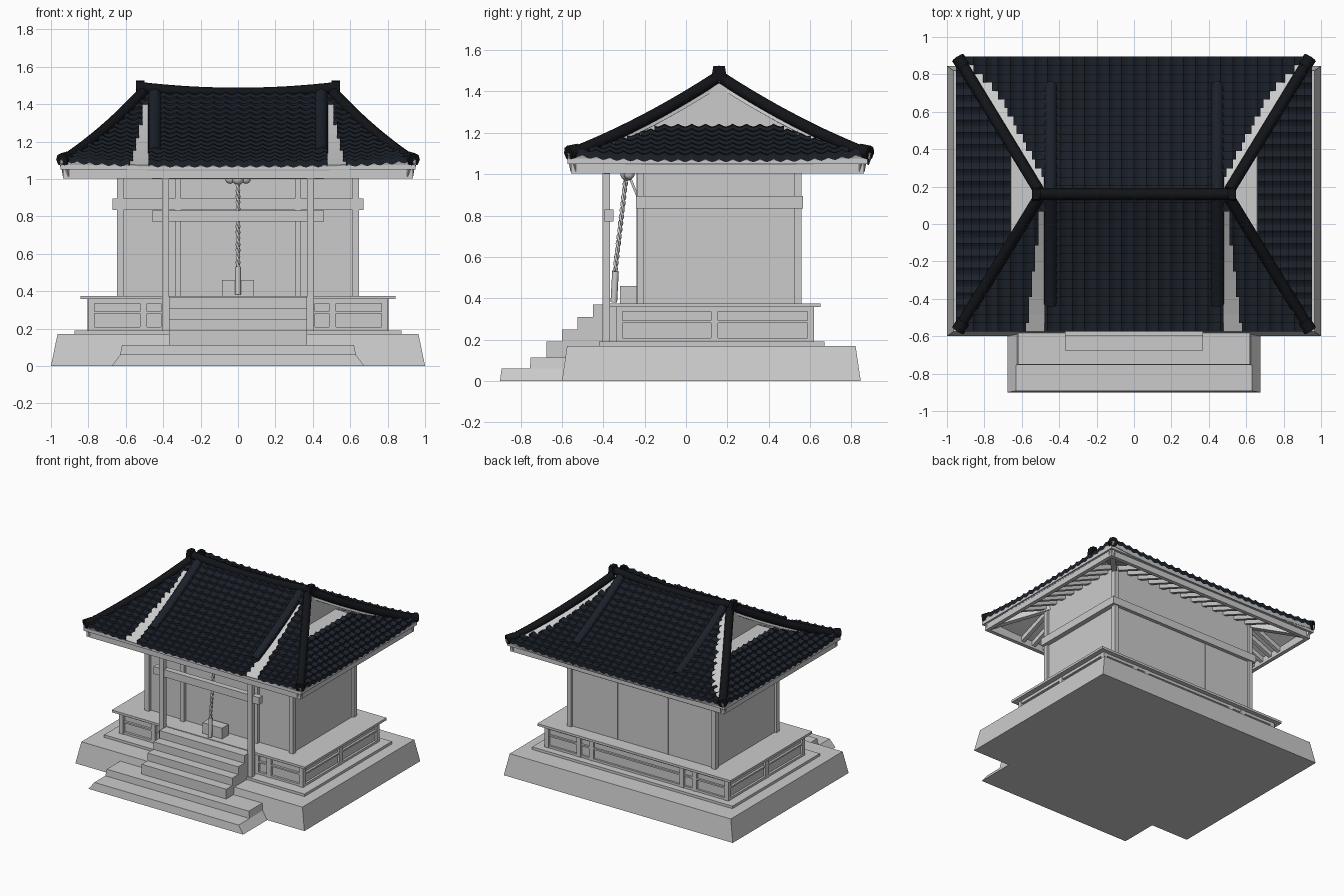
import bpy, bmesh, math
from mathutils import Vector

if "Cube" in bpy.data.objects:
    bpy.data.objects.remove(bpy.data.objects["Cube"])

def mat(name, c):
    m = bpy.data.materials.new(name)
    m.diffuse_color = (*c, 1)
    m.use_nodes = True
    m.node_tree.nodes["Principled BSDF"].inputs["Base Color"].default_value = m.diffuse_color
    return m
TILE = mat("tile_slate", (.011, .015, .023))
RIDGE = mat("ridge_black", (.006, .007, .009))
CY = .16  # depth of the roof ridge line

def make(name, bm, m=None):
    me = bpy.data.meshes.new(name)
    bm.to_mesh(me)
    bm.free()
    ob = bpy.data.objects.new(name, me)
    bpy.context.collection.objects.link(ob)
    if m:
        me.materials.append(m)
    return ob

def box(name, x0, x1, y0, y1, z0, z1, inset=(0, 0), m=None):
    bm = bmesh.new()
    bmesh.ops.create_cube(bm, size=1)
    for v in bm.verts:
        k = 1 if v.co.z > 0 else 0
        sx, sy = (1 if v.co.x > 0 else -1), (1 if v.co.y > 0 else -1)
        v.co = ((x1 if sx > 0 else x0) - sx * inset[0] * k,
                (y1 if sy > 0 else y0) - sy * inset[1] * k, z1 if k else z0)
    return make(name, bm, m)

def mbox(name, x0, x1, *a):  # mirrored pair
    box(name + "_right", x0, x1, *a)
    box(name + "_left", -x1, -x0, *a)

def beam(name, p, q, w, h):
    p, q = Vector(p), Vector(q)
    bm = bmesh.new()
    bmesh.ops.create_cube(bm, size=1)
    bmesh.ops.scale(bm, vec=(w, (q - p).length, h), verts=bm.verts)
    ob = make(name, bm)
    ob.matrix_world = (q - p).to_track_quat('Y', 'Z').to_matrix().to_4x4()
    ob.location = (p + q) / 2
    return ob

def tube(name, pts, r, m=None, res=2):
    cu = bpy.data.curves.new(name, 'CURVE')
    cu.dimensions = '3D'
    cu.bevel_depth, cu.bevel_resolution, cu.use_fill_caps = r, res, True
    s = cu.splines.new('POLY')
    s.points.add(len(pts) - 1)
    for sp, p in zip(s.points, pts):
        sp.co = (*p, 1)
    ob = bpy.data.objects.new(name, cu)
    bpy.context.collection.objects.link(ob)
    if m:
        cu.materials.append(m)
    return ob

def ring(name, x, y0, y1, t, z0, z1):
    mbox(name + "_side", x - t, x, y0, y1, z0, z1)
    box(name + "_front", -x, x, y0, y0 + t, z0, z1)
    box(name + "_back", -x, x, y1 - t, y1, z0, z1)

# stone base and stairs
box("stone_base", -1, 1, -.6, .845, 0, .17, (.035, .025))
box("low_step", -.675, .675, -.9, -.56, 0, .06, (.045, .008))
box("second_step", -.63, .63, -.755, -.56, .06, .113, (.01, .004))
for i in range(4):
    box(f"stair_{i}", -.37, .37, -.675 + .075 * i, -.33, .113 if i == 0 else .17, .19 + .06 * i)
box("plinth", -.875, .875, -.42, .67, .17, .19)

# veranda skirt with rails, and deck
box("skirt_panel", -.785, .785, -.315, .6, .19, .355)
for z0, z1 in ((.19, .207), (.28, .292), (.335, .358)):
    ring("skirt_rail", .802, -.333, .615, .02, z0, z1)
for x in (.785, .505, .395):
    for y in (-.322, .603):
        mbox("skirt_post", x - .018, x + .018, y - .015, y + .015, .19, .358)
mbox("skirt_mid_post", .77, .804, .12, .154, .19, .358)
box("deck", -.843, .843, -.37, .65, .357, .375)

# hall walls, posts and tie beams
box("hall_walls", -.632, .632, -.212, .54, .37, 1.17)
for y in (-.22, .54):
    mbox("corner_post", .612, .648, y - .018, y + .018, .375, 1.15)
mbox("door_post", .305, .337, -.24, -.2, .375, 1.15)
mbox("back_batten", .215, .225, .535, .545, .375, .84)
box("door_meeting_strip", -.006, .006, -.217, -.2, .375, .84)
ring("wall_tie", .67, -.243, .567, .04, .835, .895)

# porch
mbox("porch_post", .368, .405, -.405, -.368, .17, 1.03)
box("porch_beam", -.46, .46, -.395, -.35, .772, .83)
box("porch_plate", -.46, .46, -.40, -.37, 1.0, 1.05)

# offering box, bells and twisted rope
box("offering_box", -.085, .085, -.32, -.24, .375, .46)
for x, y in ((0, -.285), (-.042, -.275), (.042, -.275)):
    bm = bmesh.new()
    bmesh.ops.create_uvsphere(bm, u_segments=16, v_segments=10, radius=.032 if x == 0 else .026)
    ob = make("bell", bm)
    ob.location = (x, y, 1.0)
    for p in ob.data.polygons:
        p.use_smooth = True
beam("bell_bracket", (0, -.27, .98), (0, -.235, .895), .012, .012)
top, low = Vector((0, -.292, .97)), Vector((0, -.343, .53))
for ph in (0, math.pi):
    tube("rope_strand", [top.lerp(low, i / 72) + Vector((math.cos(i * .6 + ph), math.sin(i * .6 + ph), 0)) * .006
                         for i in range(73)], .007, None, 1)
tube("rope_handle", [(0, -.341, .53), (0, -.349, .38)], .016)

# eave boards and rafters
ring("eave_board", .935, -.557, .86, .03, 1.003, 1.052)
ring("eave_lip", .95, -.572, .878, .04, 1.05, 1.075)
for i in range(17):
    x = -.8 + .1 * i
    if abs(x) < .66:
        beam("rafter_front", (x, -.54, 1.035), (x, -.2, 1.165), .03, .035)
        beam("rafter_back", (x, .84, 1.035), (x, .52, 1.165), .03, .035)
for i in range(9):
    for s in (-1, 1):
        y = -.22 + .095 * i
        beam("rafter_side", (s * .92, y, 1.035), (s * .62, y, 1.165), .03, .035)
for s in (-1, 1):
    for y0, y1 in ((-.2, -.55), (.52, .855)):
        beam("hip_rafter", (s * .62, y0, 1.15), (s * .925, y1, 1.035), .04, .045)

# roof surfaces: u runs along the eave, v climbs from eave to top
def main_slope(s):
    def f(u, v):
        z = 1.072 + .383 * (.75 * v + .25 * v * v) + .03 * (u / .95) ** 4 * (1 - v) ** 2
        return Vector((u, CY + s * .735 * (1 - v), z))
    return f

def end_slope(s):
    def f(u, v):
        z = 1.07 + .155 * v + .03 * (u / .73) ** 4 * (1 - v) ** 2
        return Vector((s * (.952 - .292 * v), CY + u, z))
    return f
main_w = lambda v: .95 - .45 * v
end_w = lambda v: .73 - .45 * v

def outward(bm):
    bm.normal_update()
    for f in bm.faces:
        if f.normal.dot(f.calc_center_median() - Vector((0, CY, .3))) < 0:
            f.normal_flip()

def slab(name, f, w):  # plain grey roof sheet under the tiles
    bm = bmesh.new()
    n, k = 12, 8
    g = [[bm.verts.new(f((2 * i / n - 1) * w(j / k), j / k)) for i in range(n + 1)] for j in range(k + 1)]
    for j in range(k):
        for i in range(n):
            bm.faces.new((g[j][i], g[j][i + 1], g[j + 1][i + 1], g[j + 1][i]))
    outward(bm)
    md = make(name, bm).modifiers.new("thick", 'SOLIDIFY')
    md.thickness, md.offset = .03, -1

def tiles(name, f, half, courses, inside):  # stepped courses of rolled tiles
    bm = bmesh.new()
    hump = (.014, .005, 0, .005)
    du = .066 / 4
    n = int(half / du) + 1
    for j in range(courses):
        v0, v1 = j / courses, (j + 1) / courses
        for i in range(-n, n):
            u0, u1 = i * du, (i + 1) * du
            if not inside((u0 + u1) / 2, (v0 + v1) / 2):
                continue
            def P(u, v, h, k):
                return bm.verts.new(f(u, v) + Vector((0, 0, h + hump[k % 4])))
            a, b = P(u0, v0, .022, i), P(u1, v0, .022, i + 1)
            c, d = P(u1, v1, .005, i + 1), P(u0, v1, .005, i)
            e, g = P(u0, v0, -.012, i), P(u1, v0, -.012, i + 1)
            bm.faces.new((a, b, c, d))
            bm.faces.new((e, g, b, a))
    bmesh.ops.remove_doubles(bm, verts=bm.verts, dist=1e-4)
    outward(bm)
    make(name, bm, TILE)

def in_front(u, v):
    a = abs(u)
    return a < main_w(v) and not (.485 < a < .49 + .085 * (1 - v) and v < .85)

def in_back(u, v):
    return abs(u) < main_w(v) - .01 - .11 * min(1, 4 * v) * (1 - v * .5)

for s, nm, test in ((-1, "front", in_front), (1, "back", in_back)):
    slab(nm + "_roof_sheet", main_slope(s), main_w)
    tiles(nm + "_roof_tiles", main_slope(s), .95, 16, test)
for s, nm in ((1, "right"), (-1, "left")):
    slab(nm + "_roof_sheet", end_slope(s), end_w)
    tiles(nm + "_roof_tiles", end_slope(s), .73, 7, lambda u, v: abs(u) < end_w(v))
    # gable wall set back above a shelf
    x0, x1 = sorted((s * .5, s * .665))
    box(nm + "_gable_shelf", x0, x1, CY - .3, CY + .3, 1.2, 1.222)
    bm = bmesh.new()
    bm.faces.new([bm.verts.new(p) for p in ((s * .53, CY - .4, 1.21), (s * .53, CY + .4, 1.21), (s * .53, CY, 1.44))])
    outward(bm)
    make(nm + "_gable_wall", bm)

# ridges
tube("main_ridge", [(x / 10 * .52, CY, 1.457 + .03 * (x / 10) ** 2) for x in range(-10, 11)], .031, RIDGE)
for s in (-1, 1):
    x0, x1 = sorted((s * .507, s * .542))
    box("ridge_end", x0, x1, CY - .04, CY + .04, 1.45, 1.522, (0, .012), RIDGE)
    tube("ridge_knob", [(s * .5, CY, 1.495), (s * .545, CY, 1.495)], .03, RIDGE)
    for t in (-1, 1):
        hip = [(s * (.93 - .42 * v), CY + t * (.71 - .69 * v), 1.1 + .36 * (.76 * v + .24 * v * v)) for v in
               [i / 10 for i in range(11)]]
        tube("hip_ridge", hip, .03, RIDGE)
        tube("hip_end", [Vector(hip[0]) + Vector((s * .012, t * .02, .002)),
                         Vector(hip[0]) + Vector((-s * .02, -t * .03, .012))], .036, RIDGE)
        f = main_slope(t)
        tube("descending_ridge", [f(s * .445, v / 10) + Vector((0, 0, .004)) for v in range(2, 11)], .036, TILE)
